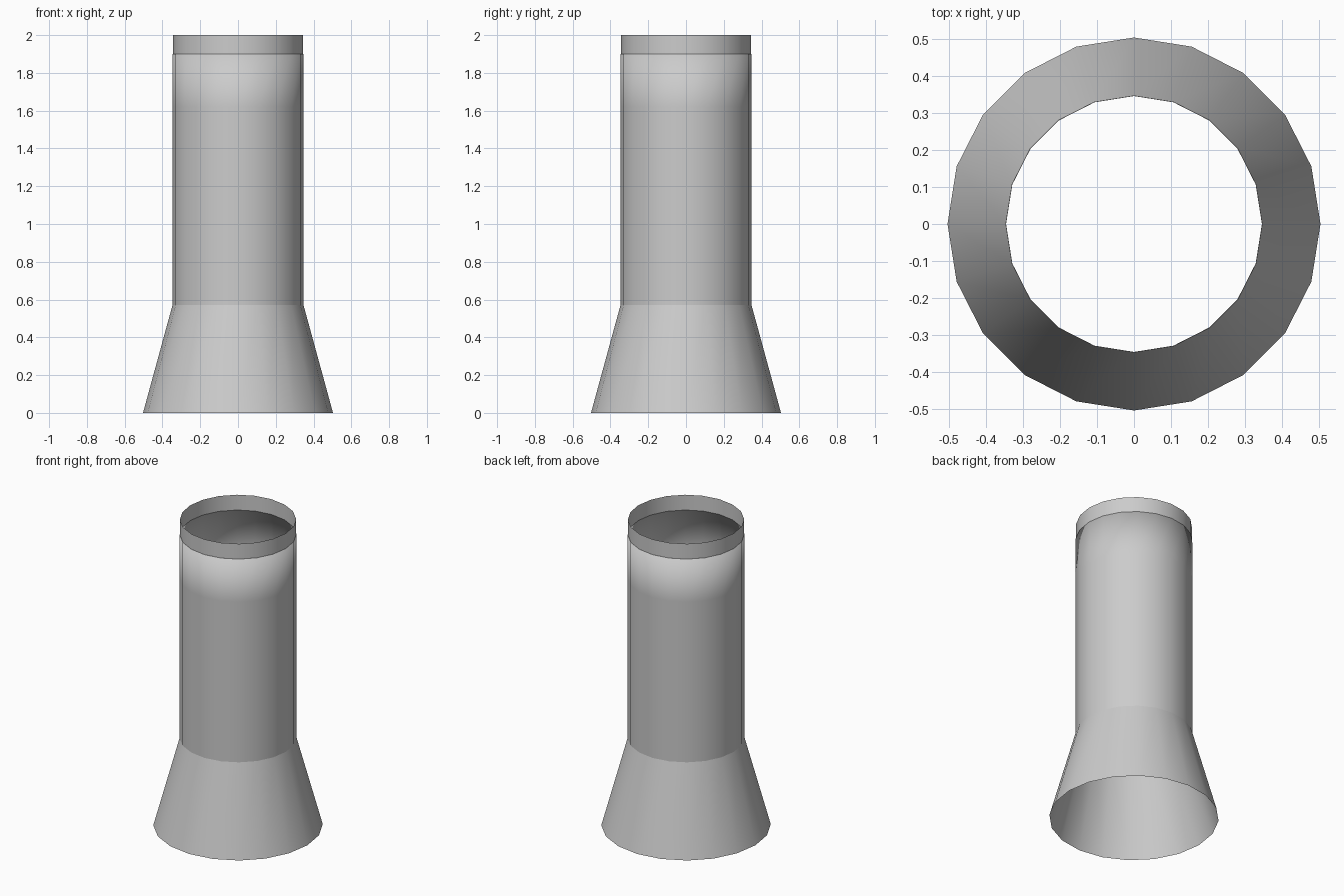
import bpy, bmesh, math

if "Cube" in bpy.data.objects:
    bpy.data.objects.remove(bpy.data.objects["Cube"])

SIDES = 20
# (radius, height) up the wall; a hairline ledge separates the lip from the shaft
PROFILE = [(0.503, 0.0), (0.347, 0.57), (0.347, 1.62),
           (0.347, 1.90), (0.345, 1.90), (0.345, 2.0)]
SHARP_RINGS = {1, 4}  # crisp creases at the skirt and under the lip

grey = bpy.data.materials.new("plain grey")
grey.diffuse_color = (0.6, 0.6, 0.6, 1)
grey.use_nodes = True
grey.node_tree.nodes["Principled BSDF"].inputs["Base Color"].default_value = grey.diffuse_color

# Open tube: flared skirt, straight shaft, rounded-shaded shoulder and lip
bm = bmesh.new()
rings = []
for r, z in PROFILE:
    angles = [2 * math.pi * i / SIDES for i in range(SIDES)]
    rings.append([bm.verts.new((r * math.cos(a), r * math.sin(a), z)) for a in angles])
for low, high in zip(rings, rings[1:]):
    for i in range(SIDES):
        j = (i + 1) % SIDES
        bm.faces.new((low[i], low[j], high[j], high[i])).smooth = True
for k in SHARP_RINGS:
    for i in range(SIDES):
        bm.edges.get((rings[k][i], rings[k][(i + 1) % SIDES])).smooth = False

mesh = bpy.data.meshes.new("flared_tube")
bm.to_mesh(mesh)
bm.free()
mesh.materials.append(grey)
tube = bpy.data.objects.new("flared_tube", mesh)
bpy.context.collection.objects.link(tube)
